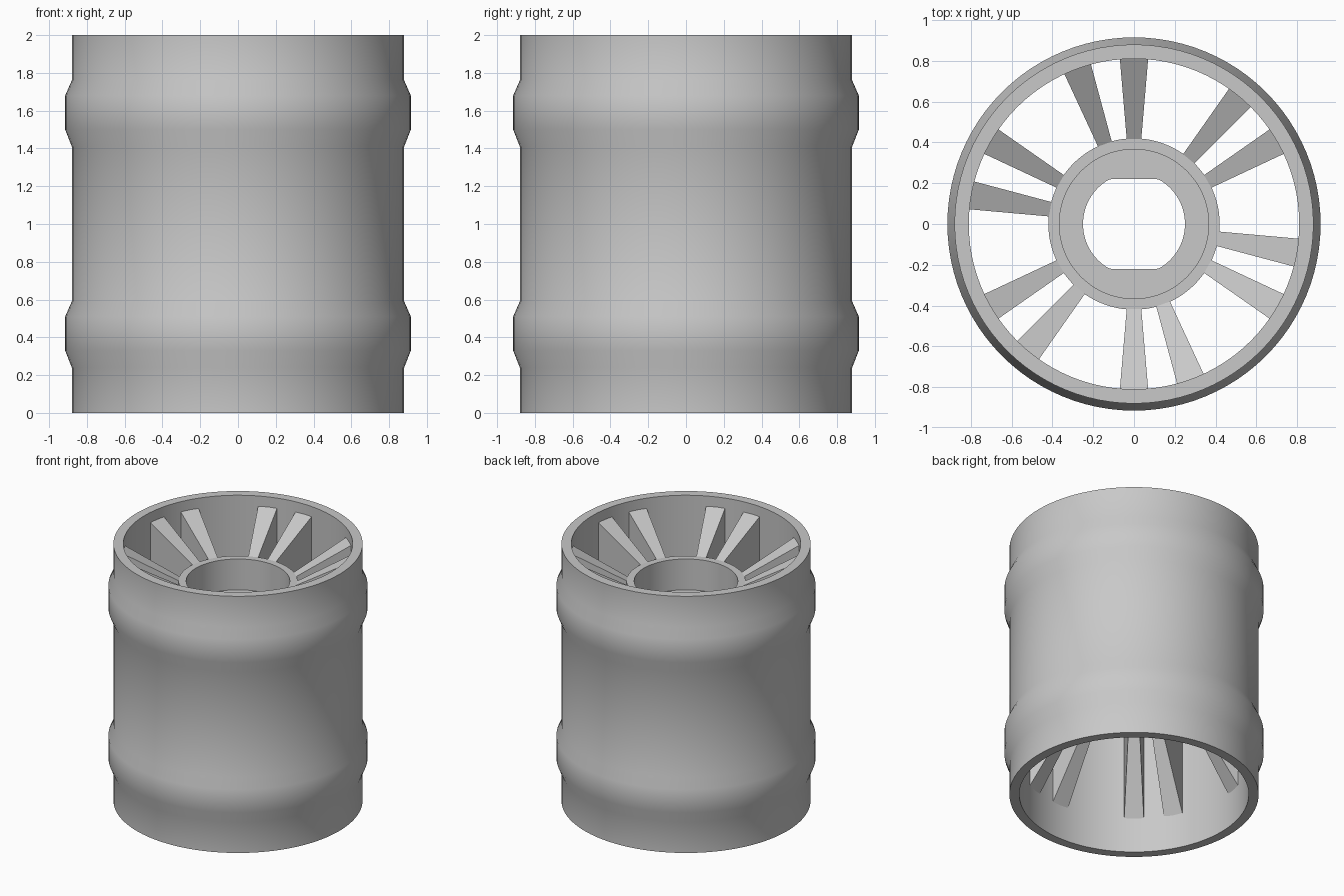
import bpy, bmesh
from math import cos, sin, radians, tau

cube = bpy.data.objects.get("Cube")
if cube:
    bpy.data.objects.remove(cube, do_unlink=True)

SEGMENTS = 96
BORE_RADIUS, BORE_FLAT = 0.25, 0.22

# Single grey finish
grey = bpy.data.materials.new("plain grey")
grey.use_nodes = True
colour = (0.58, 0.58, 0.58, 1)
grey.diffuse_color = colour
grey.node_tree.nodes["Principled BSDF"].inputs["Base Color"].default_value = colour


def finish(bm, name):
    bmesh.ops.recalc_face_normals(bm, faces=bm.faces)
    mesh = bpy.data.meshes.new(name)
    bm.to_mesh(mesh)
    bm.free()
    mesh.materials.append(grey)
    obj = bpy.data.objects.new(name, mesh)
    bpy.context.collection.objects.link(obj)
    bpy.ops.object.select_all(action='DESELECT')
    obj.select_set(True)
    bpy.context.view_layer.objects.active = obj
    bpy.ops.object.shade_smooth_by_angle(angle=radians(30))
    return obj


def lathe(name, profile):
    """Revolve a closed (radius, z) profile; the bore gets two flats."""
    bm = bmesh.new()
    rings = []
    for i in range(SEGMENTS):
        a = tau * i / SEGMENTS
        ring = []
        for r, z in profile:
            y = r * sin(a)
            if r == BORE_RADIUS:
                y = max(-BORE_FLAT, min(BORE_FLAT, y))
            ring.append(bm.verts.new((r * cos(a), y, z)))
        rings.append(ring)
    n = len(profile)
    for i in range(SEGMENTS):
        a, b = rings[i], rings[(i + 1) % SEGMENTS]
        for j in range(n):
            k = (j + 1) % n
            bm.faces.new((a[j], b[j], b[k], a[k]))
    return finish(bm, name)


def spoke(name, angle):
    """Radial wedge with sloping top and bottom edges."""
    bm = bmesh.new()
    side = [(0.40, 0.89), (0.82, 0.26), (0.82, 1.925), (0.40, 1.70)]
    half = radians(4.9)
    left, right = [[bm.verts.new((r * cos(s), r * sin(s), z)) for r, z in side]
                   for s in (-half, half)]
    bm.faces.new(left)
    bm.faces.new(right)
    for j in range(4):
        k = (j + 1) % 4
        bm.faces.new((left[j], left[k], right[k], right[j]))
    obj = finish(bm, name)
    obj.rotation_euler.z = radians(angle)


# Outer drum with two raised bands
bands = []
for base in (0.24, 1.41):
    bands += [(0.88, base), (0.915, base + 0.09),
              (0.915, base + 0.27), (0.88, base + 0.35)]
lathe("outer_drum", [(0.81, 0), (0.88, 0)] + bands + [(0.88, 2), (0.81, 2)])

# Hub with a recessed top and a double-flat bore
lathe("hub", [(BORE_RADIUS, 0.86), (0.42, 0.86), (0.42, 1.71),
              (0.366, 1.71), (0.366, 1.47), (BORE_RADIUS, 1.47)])

# Six pairs of spokes
for i in range(6):
    spoke(f"spoke_{i + 1}_a", 60 * i - 30)
    spoke(f"spoke_{i + 1}_b", 60 * i - 10)
